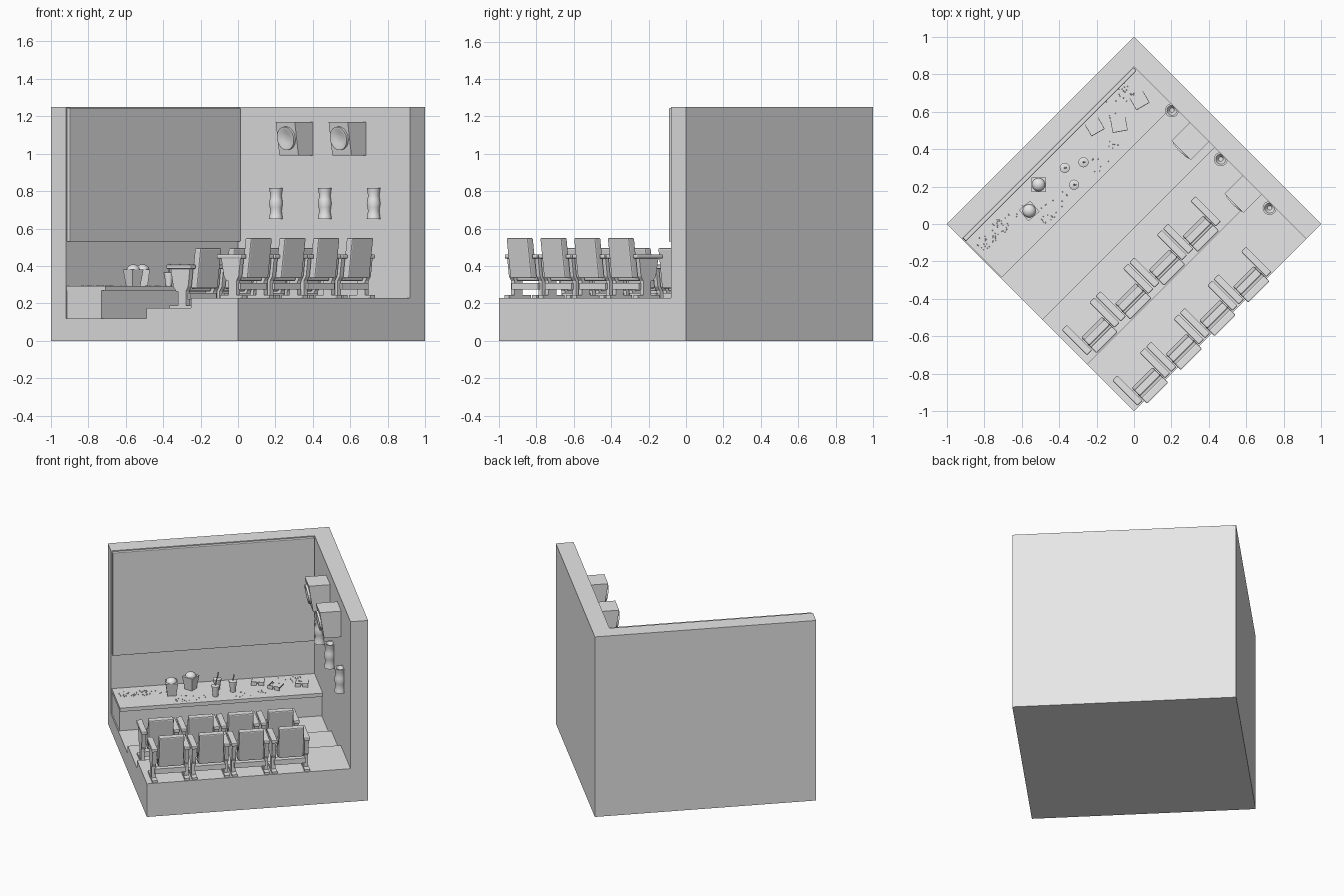
import bpy, bmesh, math, random
from mathutils import Matrix, Vector

if "Cube" in bpy.data.objects:
    bpy.data.objects.remove(bpy.data.objects["Cube"], do_unlink=True)

random.seed(4)
ROOM = Matrix.Rotation(math.radians(45), 4, 'Z')
S = 0.707    # half width of the room
W = 0.594    # inner face of both walls

grey = bpy.data.materials.new("plain_grey")
grey.use_nodes = True
grey.diffuse_color = (0.8, 0.8, 0.8, 1)
grey.node_tree.nodes["Principled BSDF"].inputs["Base Color"].default_value = (0.8, 0.8, 0.8, 1)


def mesh_from(name, bm, smooth=False):
    bmesh.ops.recalc_face_normals(bm, faces=bm.faces)
    for f in bm.faces:
        f.smooth = smooth
    if smooth:
        for e in bm.edges:
            if len(e.link_faces) == 2 and e.calc_face_angle() > math.radians(40):
                e.smooth = False
    me = bpy.data.meshes.new(name)
    bm.to_mesh(me)
    bm.free()
    me.materials.append(grey)
    return me


def place(name, me, matrix=ROOM):
    ob = bpy.data.objects.new(name, me)
    bpy.context.collection.objects.link(ob)
    ob.matrix_world = matrix
    return ob


def box(bm, x, y, z, lean=0, bevel=0):
    """Box from ranges; lean shifts the top along y."""
    vs = bmesh.ops.create_cube(bm, size=1)["verts"]
    for v in vs:
        top = v.co.z > 0
        v.co = (x[v.co.x > 0], y[v.co.y > 0] + lean * top, z[top])
    if bevel:
        edges = list({e for v in vs for e in v.link_edges})
        bmesh.ops.bevel(bm, geom=edges, offset=bevel, segments=2, profile=0.5, affect='EDGES')


def box_part(name, x, y, z, **kw):
    bm = bmesh.new()
    box(bm, x, y, z, **kw)
    return place(name, mesh_from(name, bm))


def extrude(bm, profile, x0, x1):
    """Side profile of (y, z) points pushed along x."""
    f = bm.faces.new([bm.verts.new((x0, y, z)) for y, z in profile])
    new = bmesh.ops.extrude_face_region(bm, geom=[f])["geom"]
    bmesh.ops.translate(bm, vec=(x1 - x0, 0, 0),
                        verts=[g for g in new if isinstance(g, bmesh.types.BMVert)])


def lathe(bm, profile, sides=24):
    rings = [[bm.verts.new((r * math.cos(a), r * math.sin(a), z))
              for a in (2 * math.pi * i / sides for i in range(sides))] for r, z in profile]
    for a, b in zip(rings, rings[1:]):
        for i in range(sides):
            j = (i + 1) % sides
            bm.faces.new((a[i], a[j], b[j], b[i]))
    bm.faces.new(rings[0])
    bm.faces.new(rings[-1])


def cylinder(bm, radius, depth, matrix, sides=32):
    bmesh.ops.create_cone(bm, cap_ends=True, segments=sides, radius1=radius,
                          radius2=radius, depth=depth, matrix=matrix)


# Walls, stepped floor and screen
box_part("screen_wall", (-S, W), (W, S), (0, 1.25))
box_part("side_wall", (W, S), (-S, S), (0, 1.25))
for name, y0, y1, top in (("lower_floor", -0.014, W, 0.12),
                          ("middle_step", -0.353, -0.014, 0.175),
                          ("upper_step", -S, -0.353, 0.23)):
    box_part(name, (-S, W), (y0, y1), (0, top))
box_part("screen", (-0.70, W - 0.004), (0.57, W), (0.53, 1.245), bevel=0.004)

# Stage with an overhanging top
box_part("stage_body", (-0.70, W), (0.332, W), (0.12, 0.27))
box_part("stage_top", (-0.702, W), (0.298, W), (0.268, 0.293))

# Chair parts, shared by every chair: origin at floor under the backrest
bm = bmesh.new()
box(bm, (-0.08, 0.08), (0.0, 0.045), (0.105, 0.32), lean=-0.03, bevel=0.007)
backrest = mesh_from("backrest", bm)

bm = bmesh.new()
box(bm, (-0.078, 0.078), (0.047, 0.09), (0.09, 0.23), lean=-0.02, bevel=0.007)
box(bm, (-0.1, 0.1), (0.03, 0.075), (0.045, 0.08))
folded_seat = mesh_from("folded_seat", bm)

bm = bmesh.new()
panel = [(0.045, 0.09), (0.12, 0.09), (0.14, 0.115), (0.16, 0.212), (0.015, 0.212), (0.028, 0.115)]
for side in (-1, 1):
    x0, x1 = sorted((side * 0.091, side * 0.117))
    extrude(bm, panel, x0, x1)
    box(bm, (x0, x1), (0.045, 0.105), (0.01, 0.095))
    box(bm, (x0 - 0.004, x1 + 0.004), (0.0, 0.165), (0, 0.014))
    box(bm, (x0 - 0.006, x1 + 0.006), (0.0, 0.19), (0.21, 0.232), bevel=0.005)
chair_sides = mesh_from("chair_sides", bm)

for row, y, z in (("front", -0.318, 0.175), ("rear", -0.70, 0.23)):
    for i in range(4):
        m = ROOM @ Matrix.Translation((-0.55 + 0.255 * i, y, z))
        for me in (backrest, folded_seat, chair_sides):
            place(f"{row}_row_{me.name}_{i + 1}", me, m)

# Wall speakers, tilted downwards, with a raised round cone
for i, y in enumerate((0.10, -0.30)):
    bm = bmesh.new()
    box(bm, (0.485, W), (y - 0.072, y + 0.072), (0.99, 1.17))
    for v in bm.verts:
        if v.co.x < 0.5 and v.co.z > 1.1:
            v.co.x -= 0.028
    place(f"speaker_box_{i + 1}", mesh_from("speaker_box", bm))
    bm = bmesh.new()
    tilt = Matrix.Translation((0.469, y, 1.083)) @ Matrix.Rotation(math.radians(-99), 4, 'Y')
    lathe(bm, [(0.063, -0.005), (0.063, 0.012), (0.05, 0.012), (0.03, 0.002)], 32)
    place(f"speaker_cone_{i + 1}", mesh_from("speaker_cone", bm, True), ROOM @ tilt)

# Wall lamps: waisted shades with a recessed top
bm = bmesh.new()
outer = [(0.030 + 0.007 * math.cos(math.pi * t / 4) ** 2, 0.165 * t / 8) for t in range(9)]
lathe(bm, [(0.012, 0.02), (0.027, 0.0)] + outer + [(0.027, 0.165), (0.012, 0.14)])
lamp = mesh_from("wall_lamp", bm, True)
for i, y in enumerate((0.286, -0.083, -0.452)):
    place(f"wall_lamp_{i + 1}", lamp, ROOM @ Matrix.Translation((0.573, y, 0.652)))

# Popcorn buckets, flared square boxes with a heap on top
bm = bmesh.new()
bmesh.ops.create_cone(bm, cap_ends=True, segments=4, radius1=0.038, radius2=0.055, depth=0.09,
                      matrix=Matrix.Translation((0, 0, 0.045)) @ Matrix.Rotation(math.pi / 4, 4, 'Z'))
bucket = mesh_from("popcorn_bucket", bm)
bm = bmesh.new()
bmesh.ops.create_uvsphere(bm, u_segments=16, v_segments=8, radius=0.036,
                          matrix=Matrix.Translation((0, 0, 0.088)) @ Matrix.Diagonal((1, 1, 0.8, 1)))
heap = mesh_from("popcorn_heap", bm, True)
for i, (x, y, turn) in enumerate(((-0.51, 0.21, 0), (-0.56, 0.07, 40))):
    m = Matrix.Translation((x, y, 0.292)) @ Matrix.Rotation(math.radians(turn), 4, 'Z')
    place(f"popcorn_bucket_{i + 1}", bucket, m)
    place(f"popcorn_heap_{i + 1}", heap, m)

# Drink cups with lids and straws
bm = bmesh.new()
lathe(bm, [(0.017, 0), (0.024, 0.065), (0.027, 0.066), (0.027, 0.073), (0.02, 0.076)], 20)
cylinder(bm, 0.004, 0.05, Matrix.Translation((0.004, 0, 0.095)) @ Matrix.Rotation(0.2, 4, 'Y'), 8)
cup = mesh_from("drink_cup", bm, True)
for i, (x, y) in enumerate(((-0.37, 0.30), (-0.27, 0.33), (-0.32, 0.21))):
    place(f"drink_cup_{i + 1}", cup, Matrix.Translation((x, y, 0.292)))

# Viewing glasses: two framed lenses and folded-out arms
bm = bmesh.new()
for side in (-1, 1):
    lens = sorted((side * 0.006, side * 0.04))
    box(bm, lens, (-0.037, -0.033), (0, 0.026))
    arm = sorted((side * 0.038, side * 0.041))
    box(bm, arm, (-0.035, 0.035), (0.016, 0.023))
box(bm, (-0.008, 0.008), (-0.037, -0.033), (0.015, 0.023))
glasses = mesh_from("viewing_glasses", bm)
for i, (x, y, turn) in enumerate(((-0.21, 0.52, 30), (-0.08, 0.53, 10), (0.03, 0.66, 30))):
    m = Matrix.Translation((x, y, 0.292)) @ Matrix.Rotation(math.radians(turn), 4, 'Z')
    place(f"viewing_glasses_{i + 1}", glasses, m)

# Loose popcorn crumbs on the stage
bm = bmesh.new()
for x, y, n in ((-0.76, -0.06, 40), (-0.43, 0.09, 22), (-0.16, 0.36, 14), (-0.09, 0.66, 22), (-0.64, 0.04, 18)):
    for _ in range(n):
        along, across = random.uniform(-0.07, 0.07), random.uniform(-0.03, 0.03)
        spot = Vector((x + along - across, y + along + across, 0.294))
        bmesh.ops.create_icosphere(bm, subdivisions=1, radius=0.003, matrix=Matrix.Translation(spot))
place("popcorn_crumbs", mesh_from("popcorn_crumbs", bm), Matrix())
